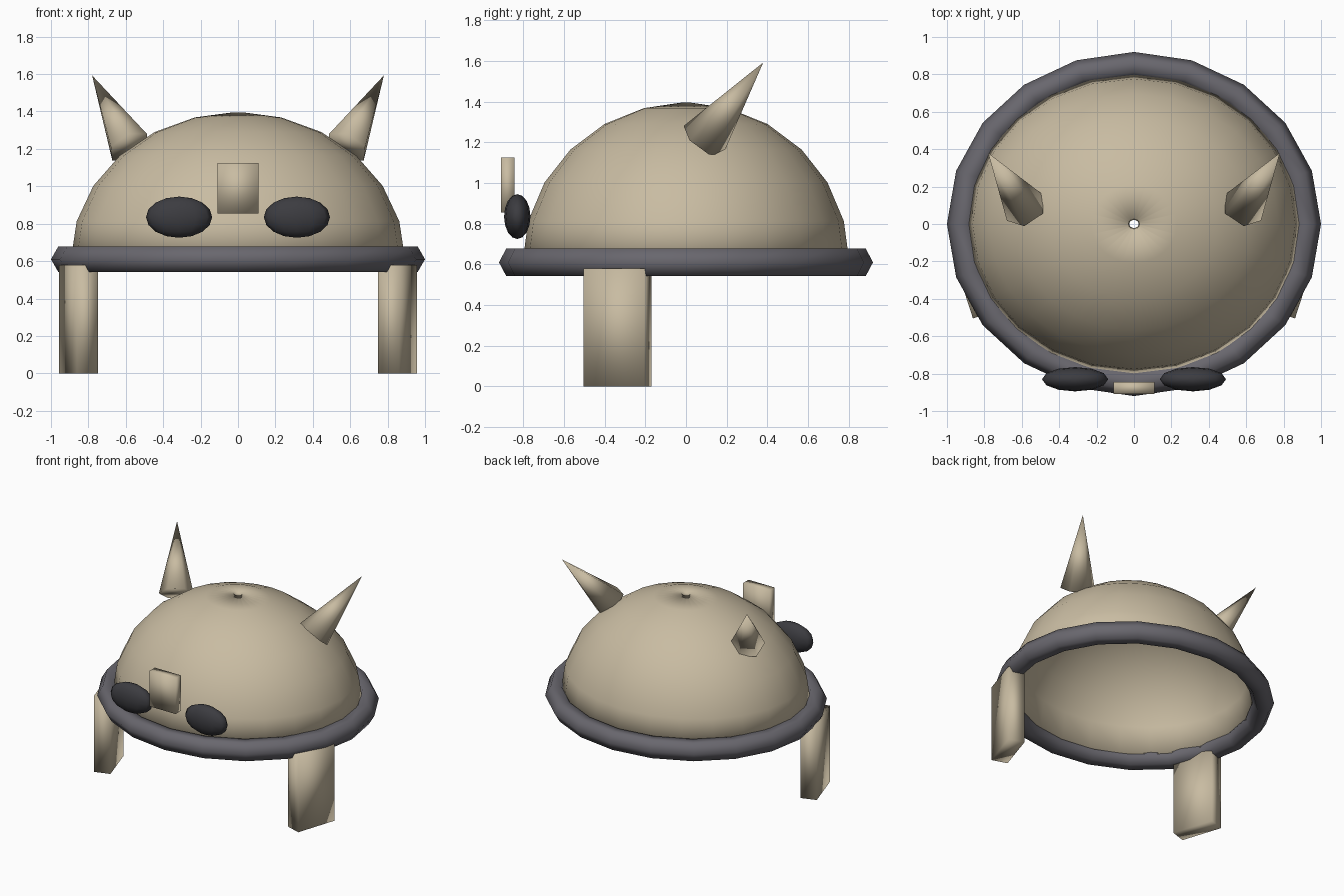
import bpy, bmesh
from math import sin, cos, pi, radians
from mathutils import Matrix, Vector

if "Cube" in bpy.data.objects:
    bpy.data.objects.remove(bpy.data.objects["Cube"])


def material(name, rgb):
    m = bpy.data.materials.new(name)
    m.diffuse_color = (*rgb, 1)
    m.use_nodes = True
    m.node_tree.nodes["Principled BSDF"].inputs["Base Color"].default_value = m.diffuse_color
    return m


TAN = material("tan", (0.58, 0.50, 0.36))
GREY = material("rim_grey", (0.14, 0.135, 0.155))
DARK = material("dark", (0.045, 0.045, 0.052))


def finish(name, bm, mat):
    bmesh.ops.recalc_face_normals(bm, faces=bm.faces)
    for f in bm.faces:
        f.smooth = True
    me = bpy.data.meshes.new(name)
    bm.to_mesh(me)
    bm.free()
    me.materials.append(mat)
    ob = bpy.data.objects.new(name, me)
    bpy.context.collection.objects.link(ob)
    return ob


def lathe(name, profile, sides, y_scale, mat, closed=False):
    """Revolve (radius, z) points around z, squashed along y."""
    bm = bmesh.new()
    rings = [[bm.verts.new((r * cos(2 * pi * i / sides), y_scale * r * sin(2 * pi * i / sides), z))
              for i in range(sides)] for r, z in profile]
    pairs = list(zip(rings, rings[1:]))
    if closed:
        pairs.append((rings[-1], rings[0]))
    for a, b in pairs:
        for i in range(sides):
            j = (i + 1) % sides
            bm.faces.new((a[i], a[j], b[j], b[i]))
    return finish(name, bm, mat)


def box(name, size, matrix):
    bm = bmesh.new()
    bmesh.ops.create_cube(bm, size=1, matrix=matrix @ Matrix.Diagonal((*size, 1)))
    return finish(name, bm, TAN)


# Thin dome shell with a small hole at the crown
profile = [(max(0.03, 0.893 * cos(radians(a))), 0.61 + 0.785 * sin(radians(a)))
           for a in range(0, 91, 15)]
dome = lathe("dome_shell", profile, 24, 0.9, TAN)
shell = dome.modifiers.new("shell", 'SOLIDIFY')
shell.thickness = 0.04
shell.offset = -1

# Hexagonal-section rim
section = [(0.922 + 0.078 * cos(k * pi / 3), 0.61 + 0.078 * sin(k * pi / 3)) for k in range(6)]
lathe("rim", section, 20, 0.92, GREY, closed=True)

# Nose plate on the front
box("nose_plate", (0.22, 0.065, 0.27), Matrix.Translation((0, -0.877, 0.99)))

for side, s in (("left", -1), ("right", 1)):
    # Eye discs
    bm = bmesh.new()
    bmesh.ops.create_uvsphere(bm, u_segments=12, v_segments=8, radius=1,
                              matrix=Matrix.Translation((s * 0.315, -0.83, 0.835))
                              @ Matrix.Diagonal((0.177, 0.065, 0.11, 1)))
    finish(side + "_eye", bm, DARK)

    # Horns leaning outward and back
    base, tip = Vector((s * 0.58, 0.085, 1.21)), Vector((s * 0.78, 0.38, 1.593))
    axis = tip - base
    bm = bmesh.new()
    bmesh.ops.create_cone(bm, cap_ends=True, segments=6, radius1=0.12, radius2=0, depth=axis.length,
                          matrix=Matrix.Translation((base + tip) / 2)
                          @ axis.to_track_quat('Z', 'Y').to_matrix().to_4x4()
                          @ Matrix.Rotation(radians(30), 4, 'Z'))
    bmesh.ops.remove_doubles(bm, verts=bm.verts, dist=0.0001)
    finish(side + "_horn", bm, TAN)

    # Cheek guards hanging from the rim
    box(side + "_cheek_guard", (0.119, 0.314, 0.58),
        Matrix.Translation((s * 0.853, -0.337, 0.29)) @ Matrix.Rotation(radians(-18 * s), 4, 'Z'))
